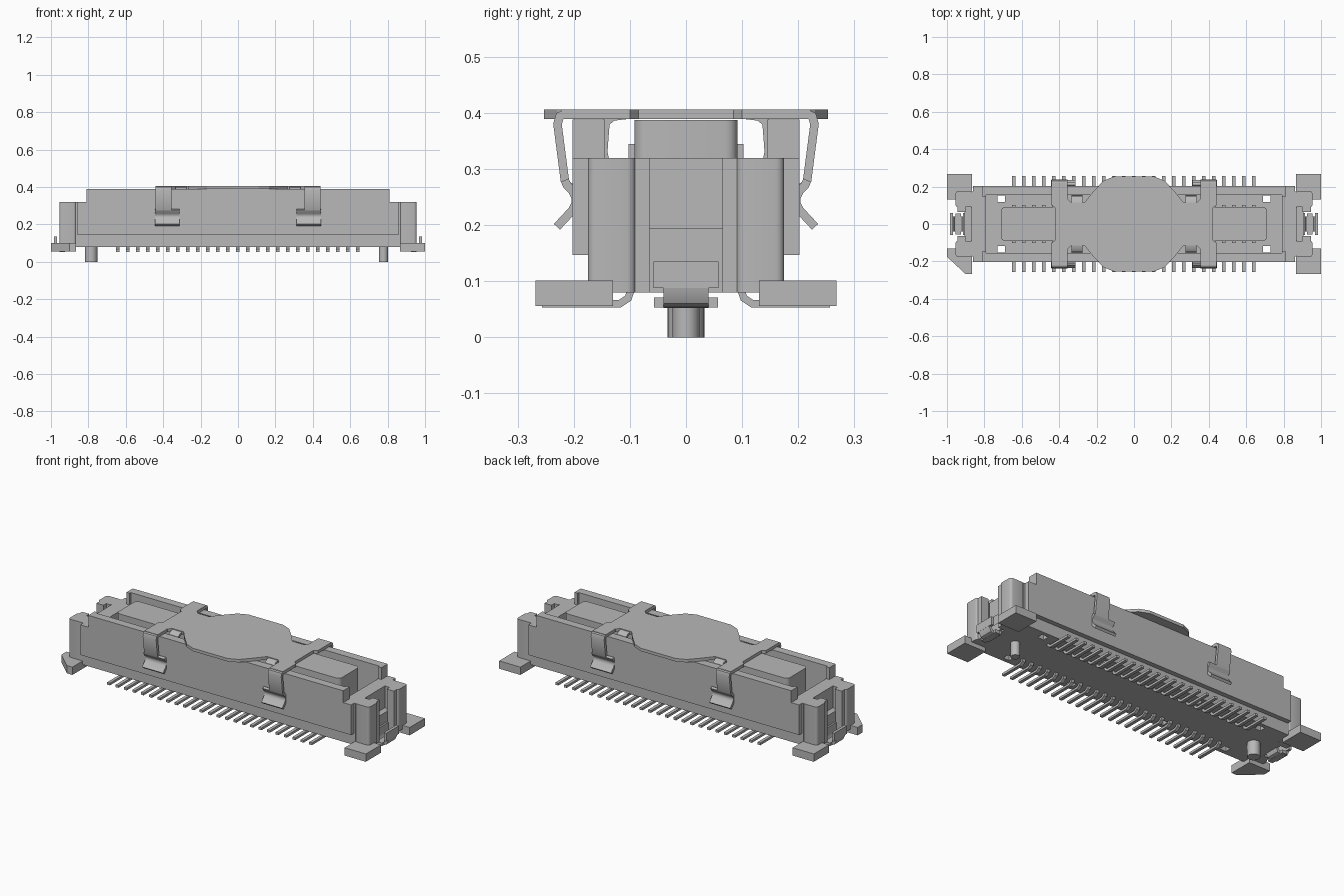
import bpy, bmesh, math
from mathutils import Vector

if "Cube" in bpy.data.objects:
    bpy.data.objects.remove(bpy.data.objects["Cube"], do_unlink=True)

grey = bpy.data.materials.new("neutral grey")
grey.use_nodes = True
COLOUR = (0.48, 0.48, 0.48, 1)
grey.diffuse_color = COLOUR
grey.node_tree.nodes["Principled BSDF"].inputs["Base Color"].default_value = COLOUR


def solid(pts, axis, a, b, round_by=0.0):
    """A 2D outline extruded from a to b along an axis."""
    return pts, axis, a, b, round_by


def box(x0, x1, y0, y1, z0, z1, round_by=0.0):
    return solid([(x0, y0), (x1, y0), (x1, y1), (x0, y1)], "z", z0, z1, round_by)


def ribbon(path, t):
    """Outline of a bent strip of thickness t that follows a 2D path."""
    p = [Vector(q) for q in path]
    left, right = [], []
    for i, q in enumerate(p):
        d1 = (q - p[i - 1]).normalized() if i else (p[1] - q).normalized()
        d2 = (p[i + 1] - q).normalized() if i < len(p) - 1 else d1
        d = (d1 + d2).normalized()
        n = Vector((-d.y, d.x)) * (t / 2 / max(0.5, d.dot(d1)))
        left.append(tuple(q + n))
        right.append(tuple(q - n))
    return left + right[::-1]


def flip(pts, s):
    return [(u * s, v) for u, v in pts]


def make(name, solids, smooth=False):
    """One object from several extruded solids."""
    mesh = bpy.data.meshes.new(name)
    bm = bmesh.new()
    place = {"x": lambda u, v, w: (w, u, v),
             "y": lambda u, v, w: (u, w, v),
             "z": lambda u, v, w: (u, v, w)}
    for pts, axis, a, b, r in solids:
        f = place[axis]
        lo = [bm.verts.new(f(u, v, a)) for u, v in pts]
        hi = [bm.verts.new(f(u, v, b)) for u, v in pts]
        n = len(pts)
        bm.faces.new(lo)
        bm.faces.new(hi)
        for i in range(n):
            j = (i + 1) % n
            bm.faces.new((lo[i], lo[j], hi[j], hi[i]))
        if r:
            edges = [bm.edges.get((lo[i], hi[i])) for i in range(n)]
            bmesh.ops.bevel(bm, geom=edges, offset=r, segments=4,
                            profile=0.5, affect="EDGES")
    bmesh.ops.recalc_face_normals(bm, faces=bm.faces)
    bm.to_mesh(mesh)
    bm.free()
    mesh.materials.append(grey)
    ob = bpy.data.objects.new(name, mesh)
    bpy.context.collection.objects.link(ob)
    if smooth:
        bpy.ops.object.select_all(action="DESELECT")
        ob.select_set(True)
        bpy.context.view_layer.objects.active = ob
        bpy.ops.object.shade_smooth_by_angle(angle=math.radians(40))
    return ob


def boolean(ob, tool, operation):
    """Apply a boolean and discard the tool."""
    bpy.context.view_layer.objects.active = ob
    m = ob.modifiers.new("bool", "BOOLEAN")
    m.operation, m.object, m.solver = operation, tool, "EXACT"
    bpy.ops.object.modifier_apply(modifier=m.name)
    bpy.data.objects.remove(tool, do_unlink=True)


SIGNS = (-1, 1)
CORNERS = [(sx, sy) for sx in SIGNS for sy in SIGNS]

# Housing: core, two tall side walls, open cavity and floor holes
housing = make("housing", [box(-0.87, 0.87, -0.175, 0.175, 0.08, 0.32)])
wall = [(-0.86, 0.147), (0.86, 0.147), (0.86, 0.32), (0.81, 0.32), (0.81, 0.388),
        (-0.81, 0.388), (-0.81, 0.32), (-0.86, 0.32)]
for s in SIGNS:
    boolean(housing, make("wall_tool", [solid(wall, "y", s * 0.145, s * 0.202)]), "UNION")
boolean(housing, make("cavity_tool", [box(-0.79, 0.79, -0.155, 0.155, 0.13, 0.5)]), "DIFFERENCE")
holes = [box(sx * x - 0.02, sx * x + 0.02, sy * 0.135 - 0.018, sy * 0.135 + 0.018, 0.0, 0.2)
         for sx, sy in CORNERS for x in (0.30, 0.71)]
boolean(housing, make("hole_tool", holes), "DIFFERENCE")

# Centre tongue
make("centre_tongue", [box(-0.71, 0.71, -0.092, 0.092, 0.125, 0.387, 0.022)], True)

# End posts on either side of the end slots
posts = []
for sx, sy in CORNERS:
    posts.append(box(sx * 0.865, sx * 0.955, sy * 0.09, sy * 0.175, 0.08, 0.32, 0.015))
    posts.append(box(sx * 0.90, sx * 0.945, sy * 0.065, sy * 0.10, 0.08, 0.32))
make("end_posts", posts, True)
make("end_steps", [box(s * 0.865, s * 0.905, -0.092, 0.092, 0.08, 0.195) for s in SIGNS])

# Corner mounting feet, one with a cut corner
for sx, sy in CORNERS:
    name = f"foot_{'left' if sx > 0 else 'right'}_{'back' if sy > 0 else 'front'}"
    if sx < 0 and sy < 0:
        pts = [(-1, -0.13), (-0.865, -0.13), (-0.865, -0.268), (-0.90, -0.268), (-1, -0.175)]
        make(name, [solid(pts, "z", 0.056, 0.101)])
    else:
        make(name, [box(sx * 0.865, sx, sy * 0.13, sy * 0.268, 0.056, 0.101)])

# Bent end clips with small side tabs
clip = [(0.905, 0.135), (0.905, 0.085), (0.915, 0.066), (0.93, 0.06), (0.95, 0.06),
        (0.965, 0.066), (0.975, 0.085), (0.975, 0.135)]
for s, side in ((-1, "right"), (1, "left")):
    parts = [solid(ribbon(flip(clip, s), 0.015), "y", -0.04, 0.04)]
    parts.append(box(s * 0.967, s * 0.983, -0.058, 0.058, 0.088, 0.135))
    parts.append(box(s * 0.90, s * 0.915, -0.058, 0.058, 0.088, 0.135))
    parts.append(box(s * 0.925, s * 0.955, -0.057, 0.057, 0.053, 0.071))
    make(f"end_clip_{side}", parts, True)

# Locating pegs
for name, x, r in (("peg_right", -0.785, 0.033), ("peg_left", 0.778, 0.024)):
    ring = [(x + r * math.cos(math.tau * i / 24), r * math.sin(math.tau * i / 24))
            for i in range(24)]
    make(name, [solid(ring, "z", 0.0, 0.09)], True)

# Contact rows: upright against the tongue, then bent out as solder tails
contact = [(0.096, 0.345), (0.096, 0.09), (0.103, 0.07), (0.118, 0.06), (0.257, 0.06)]
for s, side in ((-1, "front"), (1, "back")):
    outline = ribbon(flip(contact, s), 0.013)
    make(f"contacts_{side}",
         [solid(outline, "x", x - 0.009, x + 0.009)
          for x in [-0.643 + 0.0535 * i for i in range(25)]])

# Pick-up cap: flat plate with waisted arms
quarter = [(0.11, 0.253), (0.165, 0.23), (0.225, 0.165), (0.265, 0.115), (0.335, 0.115),
           (0.355, 0.135), (0.355, 0.222), (0.44, 0.222), (0.44, 0.10), (0.42, 0.085)]
half = quarter + [(x, -y) for x, y in quarter[::-1]]
outline = half + [(-x, y) for x, y in half[::-1]]
make("cap_plate", [solid(outline, "z", 0.389, 0.406)])

# Cap legs: outer clips with flared tabs and inner spring fingers
leg = [(0.215, 0.398), (0.225, 0.394), (0.229, 0.38), (0.216, 0.28), (0.212, 0.271),
       (0.203, 0.265)]
tab = [(0.216, 0.28), (0.212, 0.271), (0.203, 0.262), (0.197, 0.25), (0.197, 0.238),
       (0.203, 0.226), (0.23, 0.197)]
finger = [(0.105, 0.396), (0.13, 0.393), (0.143, 0.383), (0.147, 0.33), (0.138, 0.29)]
legs, fingers = [], []
for sx, sy in CORNERS:
    legs.append(solid(ribbon(flip(leg, sy), 0.015), "x", sx * 0.355, sx * 0.44))
    legs.append(solid(ribbon(flip(tab, sy), 0.015), "x", sx * 0.312, sx * 0.445))
    fingers.append(solid(ribbon(flip(finger, sy), 0.014), "x", sx * 0.275, sx * 0.335))
make("cap_legs", legs, True)
make("cap_fingers", fingers, True)
